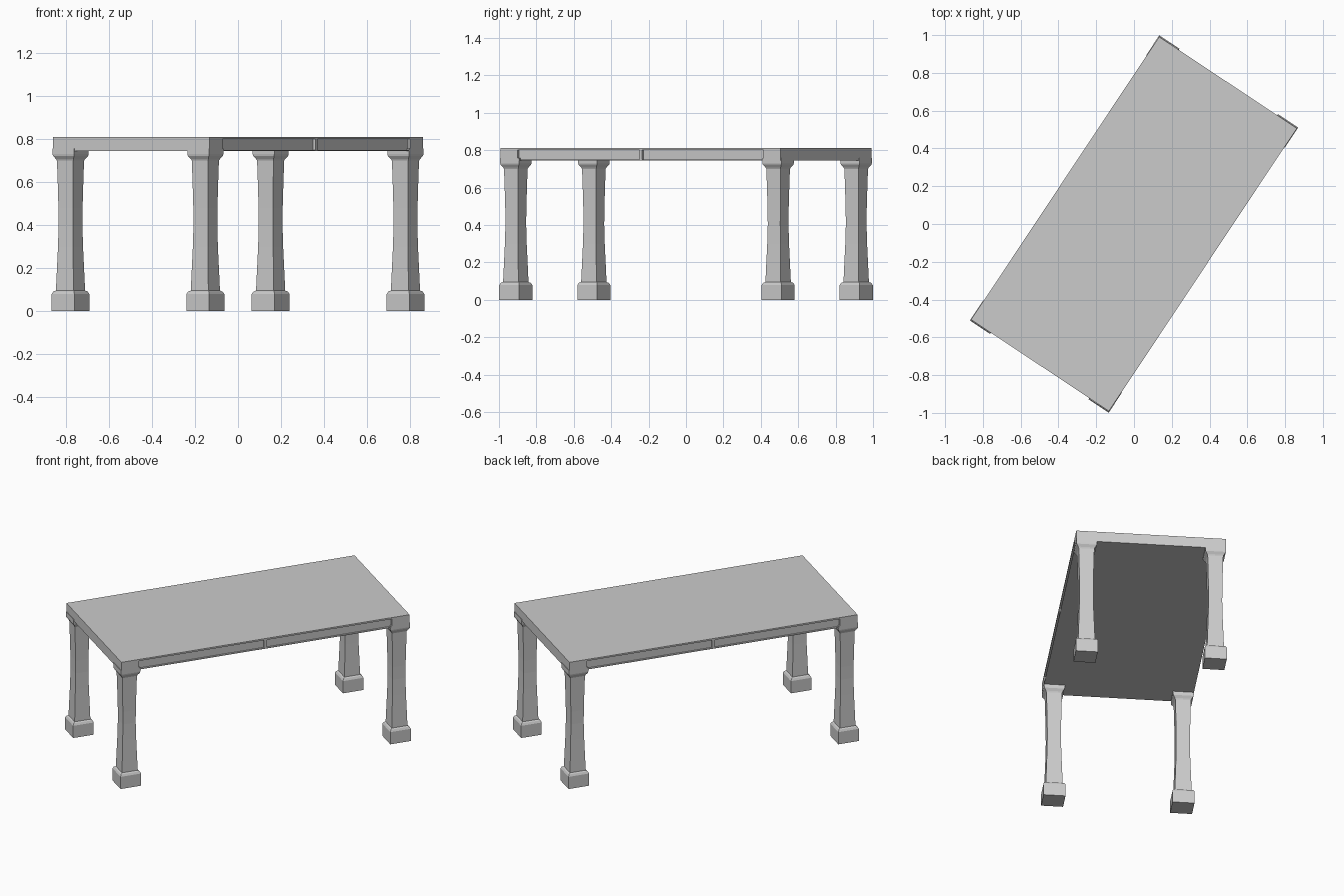
import bpy, bmesh, math

if "Cube" in bpy.data.objects:
    bpy.data.objects.remove(bpy.data.objects["Cube"])

ANGLE = math.radians(56.4)   # the table is turned in plan
L, W = 0.899, 0.438          # half length and half width of the top
LEG_U, LEG_V = 0.842, 0.377  # leg centre


def finish(name, bm, mirror=False):
    bmesh.ops.recalc_face_normals(bm, faces=bm.faces)
    mesh = bpy.data.meshes.new(name)
    bm.to_mesh(mesh)
    bm.free()
    ob = bpy.data.objects.new(name, mesh)
    bpy.context.collection.objects.link(ob)
    ob.rotation_euler.z = ANGLE
    if mirror:
        mod = ob.modifiers.new("mirror", 'MIRROR')
        mod.use_axis = (True, True, False)
        mod.use_mirror_merge = False
    return ob


def prism(name, outline, z0, z1):
    """Extrude a plan outline from z0 to z1."""
    bm = bmesh.new()
    face = bm.faces.new([bm.verts.new((x, y, z0)) for x, y in outline])
    ext = bmesh.ops.extrude_face_region(bm, geom=[face])
    verts = [g for g in ext["geom"] if isinstance(g, bmesh.types.BMVert)]
    bmesh.ops.translate(bm, verts=verts, vec=(0, 0, z1 - z0))
    return finish(name, bm)


def square_loft(name, profile, cx, cy):
    """Stack square sections given as (half width, z)."""
    bm = bmesh.new()
    rings = [[bm.verts.new((cx + sx * r, cy + sy * r, z))
              for sx, sy in ((-1, -1), (1, -1), (1, 1), (-1, 1))]
             for r, z in profile]
    for a, b in zip(rings, rings[1:]):
        for i in range(4):
            j = (i + 1) % 4
            bm.faces.new((a[i], a[j], b[j], b[i]))
    bm.faces.new(rings[0])
    bm.faces.new(rings[-1])
    return finish(name, bm, mirror=True)


# Tabletop and thin lower lip
rect = [(-L, -W), (L, -W), (L, W), (-L, W)]
prism("tabletop", rect, 0.800, 0.81)
prism("lower_lip", rect, 0.745, 0.749)

# Apron with two recessed panels and a centre divider on each long side
D, B, M = W - 0.013, 0.79, 0.008
side = [(-L, -W), (-B, -W), (-B, -D), (-M, -D), (-M, -W),
        (M, -W), (M, -D), (B, -D), (B, -W), (L, -W)]
prism("apron", side + [(-x, -y) for x, y in side], 0.749, 0.800)

# Legs: square foot, waisted shaft, flared capital
leg_profile = [(0.064, 0.0), (0.064, 0.078), (0.058, 0.090), (0.049, 0.095),
               (0.0465, 0.17), (0.042, 0.30), (0.040, 0.40), (0.0405, 0.48),
               (0.043, 0.60), (0.0455, 0.700), (0.049, 0.708),
               (0.059, 0.722), (0.0605, 0.730), (0.0605, 0.757)]
square_loft("legs", leg_profile, LEG_U, LEG_V)
